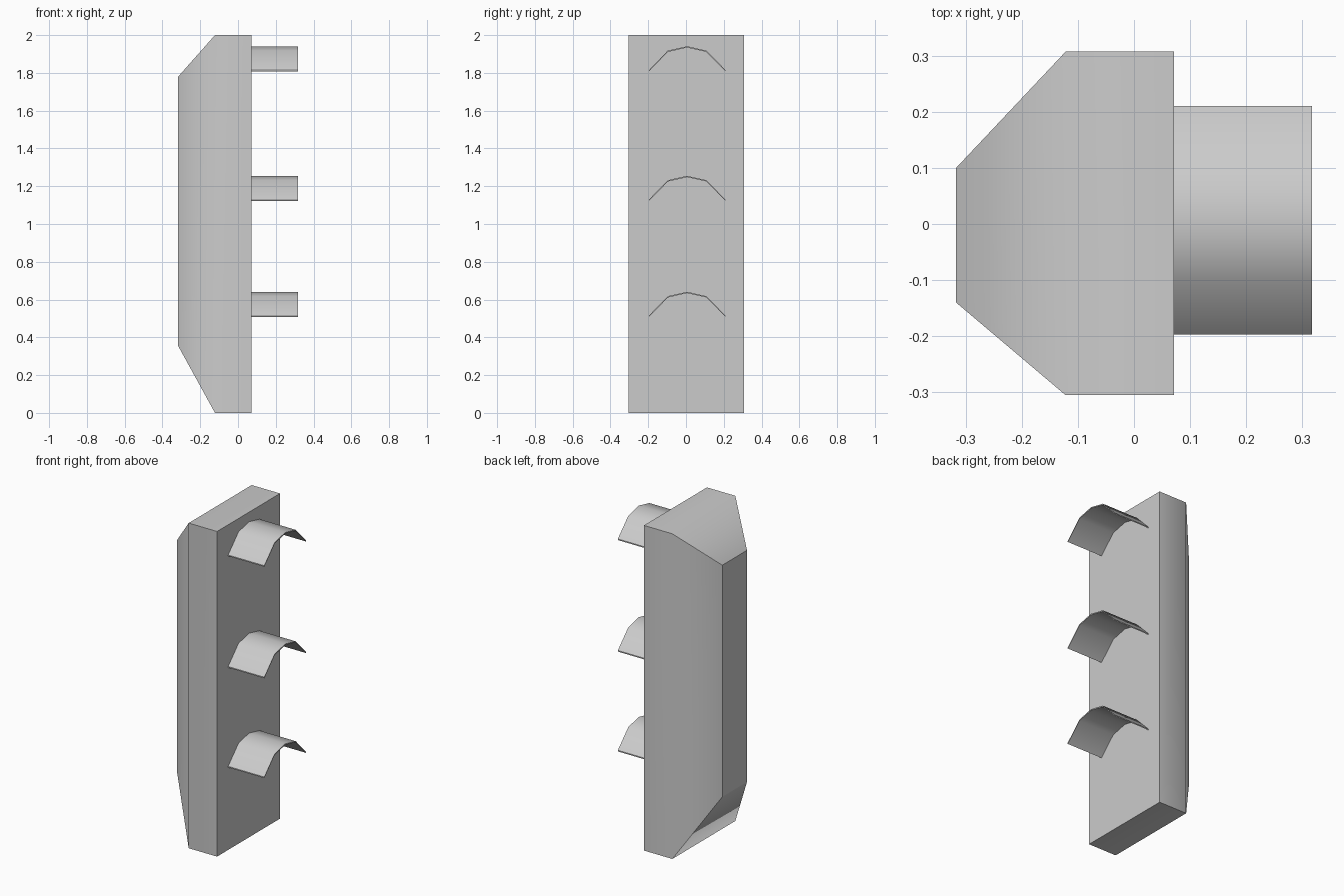
import bpy
import bmesh

if "Cube" in bpy.data.objects:
    bpy.data.objects.remove(bpy.data.objects["Cube"])

grey = bpy.data.materials.new("light_grey")
grey.use_nodes = True
grey.diffuse_color = (0.6, 0.6, 0.6, 1)
grey.node_tree.nodes["Principled BSDF"].inputs["Base Color"].default_value = (0.6, 0.6, 0.6, 1)


def loft(name, rings, is_soft):
    """Skin equal rings of points, cap both ends, and smooth only the soft edges."""
    bm = bmesh.new()
    loops = [[bm.verts.new(p) for p in ring] for ring in rings]
    for a, b in zip(loops, loops[1:]):
        for i in range(len(a)):
            j = (i + 1) % len(a)
            bm.faces.new((a[i], a[j], b[j], b[i]))
    bm.faces.new(loops[0])
    bm.faces.new(loops[-1])
    bmesh.ops.recalc_face_normals(bm, faces=bm.faces)
    for face in bm.faces:
        face.smooth = True
    for edge in bm.edges:
        edge.smooth = is_soft(*(v.co for v in edge.verts))
    mesh = bpy.data.meshes.new(name)
    bm.to_mesh(mesh)
    bm.free()
    mesh.materials.append(grey)
    obj = bpy.data.objects.new(name, mesh)
    bpy.context.collection.objects.link(obj)
    return obj


def rectangle(x, y0, y1, z0, z1):
    return [(x, y0, z0), (x, y1, z0), (x, y1, z1), (x, y0, z1)]


# Tall panel with a tapered face, shaded softly across the shoulder
SHOULDER = -0.122
loft("tapered_panel",
     [rectangle(0.071, -0.305, 0.307, 0, 2),
      rectangle(SHOULDER, -0.305, 0.307, 0, 2),
      rectangle(-0.317, -0.14, 0.10, 0.355, 1.78)],
     lambda a, b: abs(a.x - SHOULDER) < 0.001 and abs(b.x - SHOULDER) < 0.001)

# Thin arched shelves
ARCH = [(-0.197, -0.127), (-0.096, -0.023), (0.006, 0), (0.108, -0.023), (0.21, -0.127)]
THICKNESS = 0.007


def arch_ring(x, top):
    upper = [(x, y, top + z) for y, z in ARCH]
    lower = [(x, y, top + z - THICKNESS) for y, z in reversed(ARCH)]
    return upper + lower


for label, top in (("lower", 0.641), ("middle", 1.255), ("upper", 1.941)):
    loft(label + "_arched_shelf",
         [arch_ring(0.071, top), arch_ring(0.317, top)],
         lambda a, b: abs(a.x - b.x) > 0.1 and -0.15 < a.y < 0.15)
